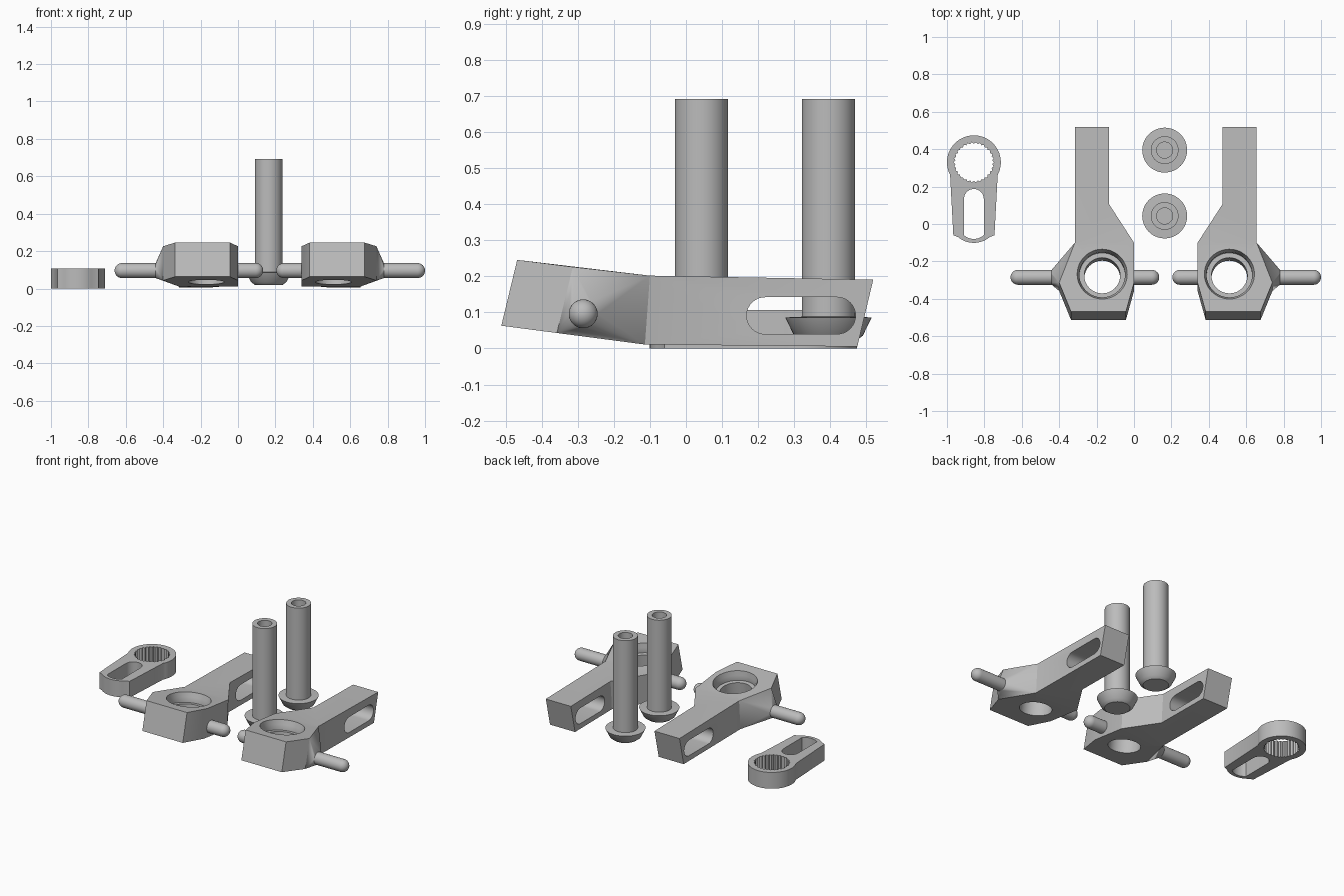
import bpy, bmesh, math
from mathutils import Matrix, Vector

if "Cube" in bpy.data.objects:
    bpy.data.objects.remove(bpy.data.objects["Cube"])

grey = bpy.data.materials.new("plain_grey")
grey.use_nodes = True
grey.diffuse_color = (0.5, 0.5, 0.5, 1)
grey.node_tree.nodes["Principled BSDF"].inputs["Base Color"].default_value = (0.5, 0.5, 0.5, 1)


def finish(name, bm):
    """Turn a bmesh into a grey object with sharp-edged smooth shading."""
    bmesh.ops.recalc_face_normals(bm, faces=bm.faces)
    mesh = bpy.data.meshes.new(name)
    bm.to_mesh(mesh)
    bm.free()
    mesh.materials.append(grey)
    obj = bpy.data.objects.new(name, mesh)
    bpy.context.collection.objects.link(obj)
    smooth(obj)
    return obj


def smooth(obj):
    bpy.ops.object.select_all(action="DESELECT")
    obj.select_set(True)
    bpy.context.view_layer.objects.active = obj
    bpy.ops.object.shade_smooth_by_angle(angle=math.radians(28))


def loft(name, lower, upper, folds=None):
    """Join two matching outlines; folds lists the cap faces by index."""
    bm = bmesh.new()
    a = [bm.verts.new(p) for p in lower]
    b = [bm.verts.new(p) for p in upper]
    n = len(a)
    for i in range(n):
        j = (i + 1) % n
        bm.faces.new((a[i], a[j], b[j], b[i]))
    for cap in folds or [range(n)]:
        bm.faces.new([a[i] for i in cap])
        bm.faces.new([b[i] for i in cap])
    return finish(name, bm)


def prism(name, outline, z0, z1):
    return loft(name, [(x, y, z0) for x, y in outline], [(x, y, z1) for x, y in outline])


def spin(name, profile, matrix=Matrix(), steps=48):
    """Revolve a (radius, height) profile around local z."""
    bm = bmesh.new()
    verts = [bm.verts.new((r, 0, z)) for r, z in profile]
    edges = [bm.edges.new(p) for p in zip(verts, verts[1:])]
    bmesh.ops.spin(bm, geom=verts + edges, axis=(0, 0, 1), cent=(0, 0, 0),
                   angle=math.tau, steps=steps, use_duplicate=False)
    bmesh.ops.remove_doubles(bm, verts=bm.verts, dist=1e-5)
    bm.transform(matrix)
    return finish(name, bm)


def cut(obj, cutters):
    """Subtract the cutters, bake the result and drop the cutters."""
    for c in cutters:
        c.hide_render = True
        mod = obj.modifiers.new("cut", "BOOLEAN")
        mod.operation, mod.solver, mod.object = "DIFFERENCE", "EXACT", c
    graph = bpy.context.evaluated_depsgraph_get()
    baked = bpy.data.meshes.new_from_object(obj.evaluated_get(graph))
    obj.modifiers.clear()
    obj.data = baked
    for c in cutters:
        bpy.data.objects.remove(c)
    smooth(obj)


def arc(cx, cy, r, start, end, steps):
    angles = [math.radians(start + (end - start) * i / steps) for i in range(steps + 1)]
    return [(cx + r * math.cos(t), cy + r * math.sin(t)) for t in angles]


# Arm body: straight handle with a hexagonal head bent upward at the fold
FOLD = -0.107


def low(x, y):
    y -= 0.022 if y < -0.2 or y > 0.3 else 0.007
    return Vector((x, y, 0.01 + (max(0, FOLD - y) * 0.131 if y < FOLD else -0.01 * y)))


def high(x, y):
    y += 0.022 if y < -0.2 or y > 0.3 else 0.007
    return Vector((x, y, 0.2 + (max(0, FOLD - y) * 0.126 if y < FOLD else -0.018 * y)))


plan = [(-0.316, 0.497), (-0.134, 0.497), (-0.134, 0.1), (0, FOLD), (0, -0.336),
        (-0.043, -0.49), (-0.337, -0.49), (-0.4, -0.336), (-0.316, FOLD)]
body = loft("left_arm_body", [low(*p) for p in plan], [high(*p) for p in plan],
            folds=[(0, 1, 2, 3, 8), (3, 4, 5, 6, 7, 8)])

# Handle slot and stepped head bore
slot = arc(0.419, 0.091, 0.051, -90, 90, 16) + arc(0.219, 0.091, 0.051, 90, 270, 16)
slot_cutter = loft("slot_cutter", [(-0.6, y, z) for y, z in slot], [(0.2, y, z) for y, z in slot])
tilt = Matrix.Translation((-0.17, -0.268, 0.22)) @ Matrix.Rotation(math.radians(-7.2), 4, "X")
bore_cutter = spin("bore_cutter", [(0, -0.4), (0.096, -0.4), (0.096, -0.06), (0.122, -0.06),
                                   (0.122, -0.025), (0.134, 0), (0.134, 0.1), (0, 0.1)], tilt)
cut(body, [slot_cutter, bore_cutter])

# Pegs with round tips, and the tapered root of the outer peg
PEG_Y, PEG_Z, PEG_R = -0.285, 0.096, 0.04


def peg(name, x, length, side):
    tip = [(r, length - PEG_R + z) for r, z in arc(0, 0, PEG_R, 0, 90, 8)]
    tip[-1] = (0, length)
    place = Matrix.Translation((x, PEG_Y, PEG_Z)) @ Matrix.Rotation(side * math.pi / 2, 4, "Y")
    return spin(name, [(0, 0), (PEG_R, 0)] + tip, place, 32)


root = bmesh.new()
for p in (plan[7], plan[8]):
    root.verts.new(low(*p))
    root.verts.new(high(*p))
for y, z in arc(PEG_Y, PEG_Z, PEG_R, 0, 348.75, 31):
    root.verts.new((-0.44, y, z))
hull = bmesh.ops.convex_hull(root, input=root.verts)
bmesh.ops.dissolve_limit(root, angle_limit=0.01, verts=root.verts, edges=root.edges)
arm = [body, finish("left_peg_root", root),
       peg("left_outer_peg", -0.42, 0.24, -1), peg("left_inner_peg", -0.01, 0.145, 1)]

# Mirrored second arm
flip = Matrix.Translation((0.34, 0, 0)) @ Matrix.Scale(-1, 4, (1, 0, 0))
for part in arm:
    twin = part.copy()
    twin.data = part.data.copy()
    twin.data.transform(flip)
    twin.data.flip_normals()
    twin.name = part.name.replace("left", "right")
    bpy.context.collection.objects.link(twin)
for part in arm:
    part.name = part.name.replace("left", "first")
    twin = bpy.data.objects[part.name.replace("first", "right")]
    twin.name = part.name.replace("first", "left")
    part.name = part.name.replace("first", "right")

# Two hollow pins with flared feet
for label, y in (("front", 0.043), ("back", 0.395)):
    spin(label + "_pin", [(0, 0.02), (0.075, 0.02), (0.095, 0.035), (0.12, 0.086), (0.074, 0.088),
                          (0.074, 0.692), (0.043, 0.692), (0.043, 0.45), (0, 0.45)],
         Matrix.Translation((0.164, y, 0)))

# Slotted link with a toothed ring
CX, CY = -0.856, 0.33
outline = arc(CX, CY, 0.144, -28, 208, 40) + [(-0.966, -0.06)]
outline += arc(CX, 0.03, 0.131, 230, 310, 10) + [(-0.746, -0.06)]
link = prism("toothed_link", outline, 0, 0.107)
TEETH = 30
teeth = []
for i in range(TEETH * 2):
    r, t = (0.108, 0.099)[i % 2], math.pi * i / TEETH
    teeth.append((CX + r * math.cos(t), CY + r * math.sin(t)))
link_slot = arc(CX, 0.134, 0.053, 0, 180, 16) + arc(CX, 0.0, 0.08, 228, 312, 8)
cut(link, [prism("ring_cutter", teeth, -0.1, 0.2), prism("link_slot_cutter", link_slot, -0.1, 0.2)])
